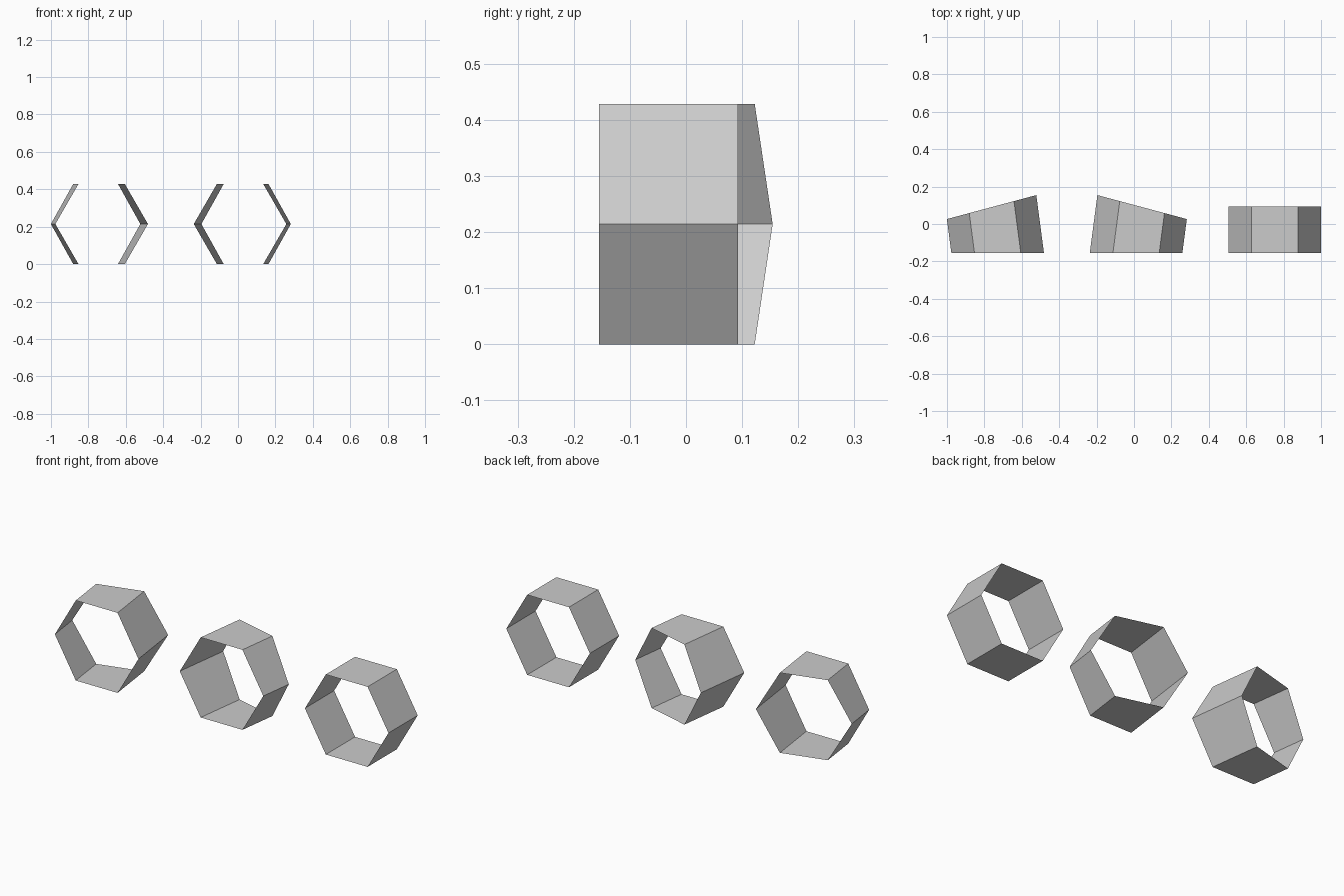
import bpy
import bmesh
from math import radians, sin, cos, pi
from mathutils import Matrix, Vector

if "Cube" in bpy.data.objects:
    bpy.data.objects.remove(bpy.data.objects["Cube"])

R = 0.2475               # hexagon radius, also the length of a segment
HEIGHT = R * sin(pi / 3)  # centre height, so the flat side rests on z = 0
FRONT_Y = -0.155


def hex_tube(name, x, bend_deg):
    """Open six-sided tube running back along y, its far end turned by bend_deg."""
    bend = radians(bend_deg)
    bm = bmesh.new()
    front = [bm.verts.new((R * cos(i * pi / 3), 0, R * sin(i * pi / 3))) for i in range(6)]
    shift = Vector((-R * sin(bend / 2), R * cos(bend / 2), 0))
    turn = Matrix.Translation(shift) @ Matrix.Rotation(bend, 4, 'Z')
    back = [bm.verts.new(turn @ v.co) for v in front]
    for i in range(6):
        j = (i + 1) % 6
        bm.faces.new((front[i], front[j], back[j], back[i]))
    mesh = bpy.data.meshes.new(name)
    bm.normal_update()
    bm.to_mesh(mesh)
    bm.free()
    obj = bpy.data.objects.new(name, mesh)
    obj.location = (x, FRONT_Y, HEIGHT)
    bpy.context.collection.objects.link(obj)
    return obj


# Tunnel pieces: left bend, right bend and straight
hex_tube("tunnel_bend_left", -0.729, 15)
hex_tube("tunnel_bend_right", 0.011, -15)
hex_tube("tunnel_straight", 0.7525, 0)
